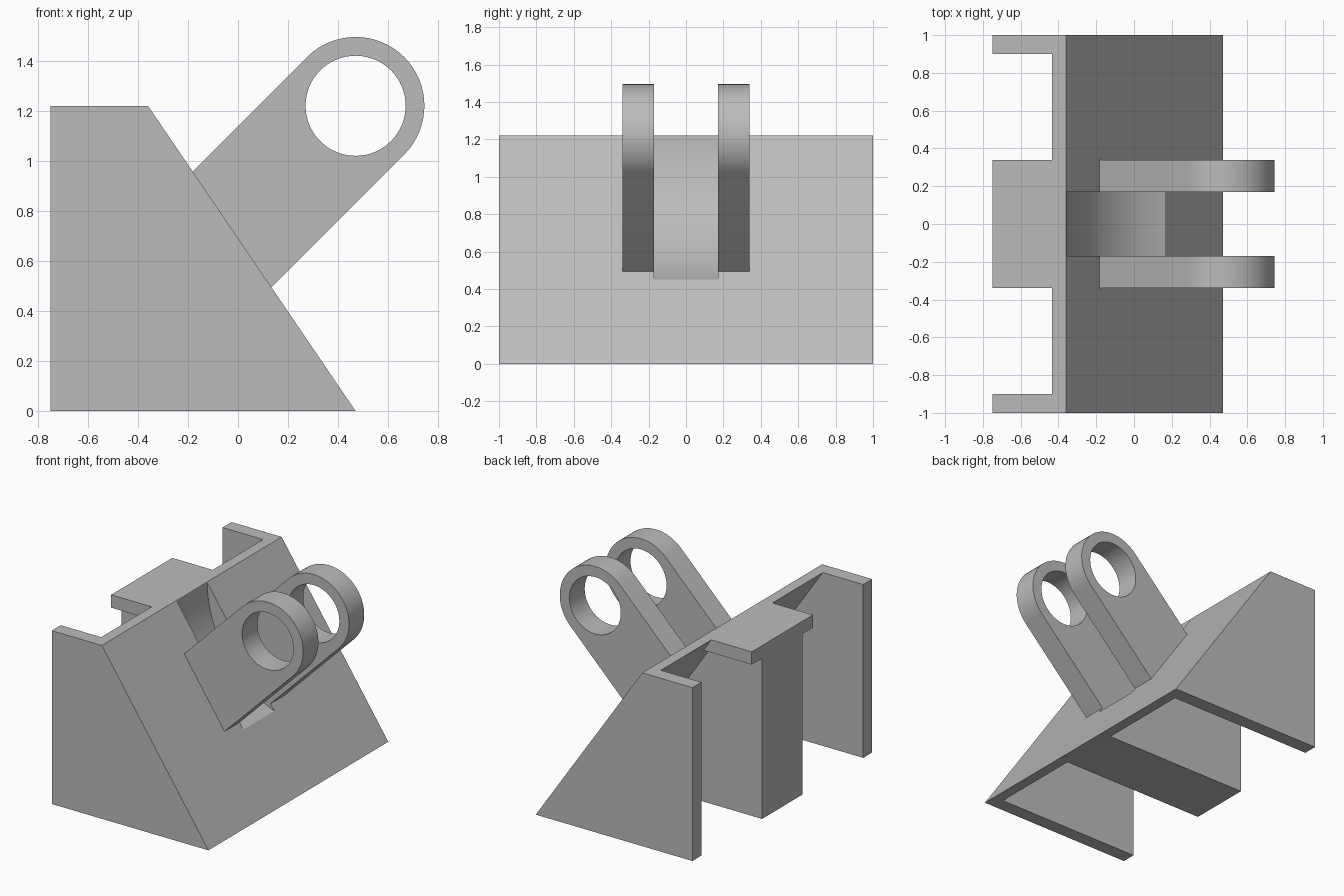
import bpy, bmesh, math

if "Cube" in bpy.data.objects:
    bpy.data.objects.remove(bpy.data.objects["Cube"], do_unlink=True)

grey = bpy.data.materials.new("plain grey")
grey.use_nodes = True
COLOUR = (0.5, 0.5, 0.5, 1)
grey.diffuse_color = COLOUR
grey.node_tree.nodes["Principled BSDF"].inputs["Base Color"].default_value = COLOUR

HEIGHT, TOP_X, FOOT_X, BACK_X = 1.22, -0.36, 0.47, -0.75
PIN = (0.47, 1.22)          # axis of the eye holes
LUG_IN, LUG_OUT = 0.17, 0.34


def slope_x(z, offset=0.0):
    """x of the sloping face at a height."""
    return TOP_X + offset + (FOOT_X - TOP_X) * (HEIGHT - z) / HEIGHT


def arc(radius, start, end, steps):
    angles = [math.radians(start + (end - start) * i / steps) for i in range(steps + 1)]
    return [(PIN[0] + radius * math.cos(a), PIN[1] + radius * math.sin(a)) for a in angles]


def prism(name, profile, y0, y1):
    """Extrude an XZ profile along y."""
    bm = bmesh.new()
    face = bm.faces.new([bm.verts.new((x, y0, z)) for x, z in profile])
    new = bmesh.ops.extrude_face_region(bm, geom=[face])["geom"]
    bmesh.ops.translate(bm, vec=(0, y1 - y0, 0),
                        verts=[v for v in new if isinstance(v, bmesh.types.BMVert)])
    bmesh.ops.recalc_face_normals(bm, faces=bm.faces)
    mesh = bpy.data.meshes.new(name)
    bm.to_mesh(mesh)
    bm.free()
    mesh.materials.append(grey)
    ob = bpy.data.objects.new(name, mesh)
    bpy.context.collection.objects.link(ob)
    return ob


def activate(ob):
    bpy.ops.object.select_all(action="DESELECT")
    ob.select_set(True)
    bpy.context.view_layer.objects.active = ob


def cut(ob, profile, y0, y1):
    """Cut a prism out of an object."""
    cutter = prism("cutter", profile, y0, y1)
    cutter.hide_render = True
    mod = ob.modifiers.new("cut", "BOOLEAN")
    mod.operation, mod.solver, mod.object = "DIFFERENCE", "EXACT", cutter
    activate(ob)
    bpy.ops.object.modifier_apply(modifier=mod.name)
    bpy.data.objects.remove(cutter, do_unlink=True)


def smooth(ob):
    activate(ob)
    bpy.ops.object.shade_smooth_by_angle(angle=math.radians(30))


# Wedge-shaped body
body = prism("wedge_body", [(BACK_X, 0), (FOOT_X, 0), (TOP_X, HEIGHT), (BACK_X, HEIGHT)], -1, 1)


# Rear pockets, leaving end walls, sloping plate, central rib and its wider cap
def pocket(top):
    low = -0.1
    return [(-1, low), (slope_x(low, -0.075), low), (slope_x(top, -0.075), top), (-1, top)]


for side in (-1, 1):
    for top, inner, outer in ((1.32, LUG_OUT, 0.9), (1.13, 0.225, 0.36)):
        y0, y1 = sorted((side * inner, side * outer))
        cut(body, pocket(top), y0, y1)

# Curved swing clearance between the lugs
cut(body, arc(0.828, 0, 360, 128)[:-1], -LUG_IN, LUG_IN)
smooth(body)


# Pair of lugs with round eyes
def slope_hit(point):
    """Follow a 45 degree edge down to just under the sloping face."""
    x, z = point
    while x > slope_x(z, -0.004):
        x, z = x - 0.001, z - 0.001
    return x, z


outline = arc(0.275, -45, 135, 32)
outline += [slope_hit(outline[-1]), slope_hit(outline[0])]
for side, name in ((-1, "front_lug"), (1, "back_lug")):
    y0, y1 = sorted((side * LUG_IN, side * LUG_OUT))
    lug = prism(name, outline, y0, y1)
    cut(lug, arc(0.2, 0, 360, 64)[:-1], y0 - 0.1, y1 + 0.1)
    smooth(lug)
